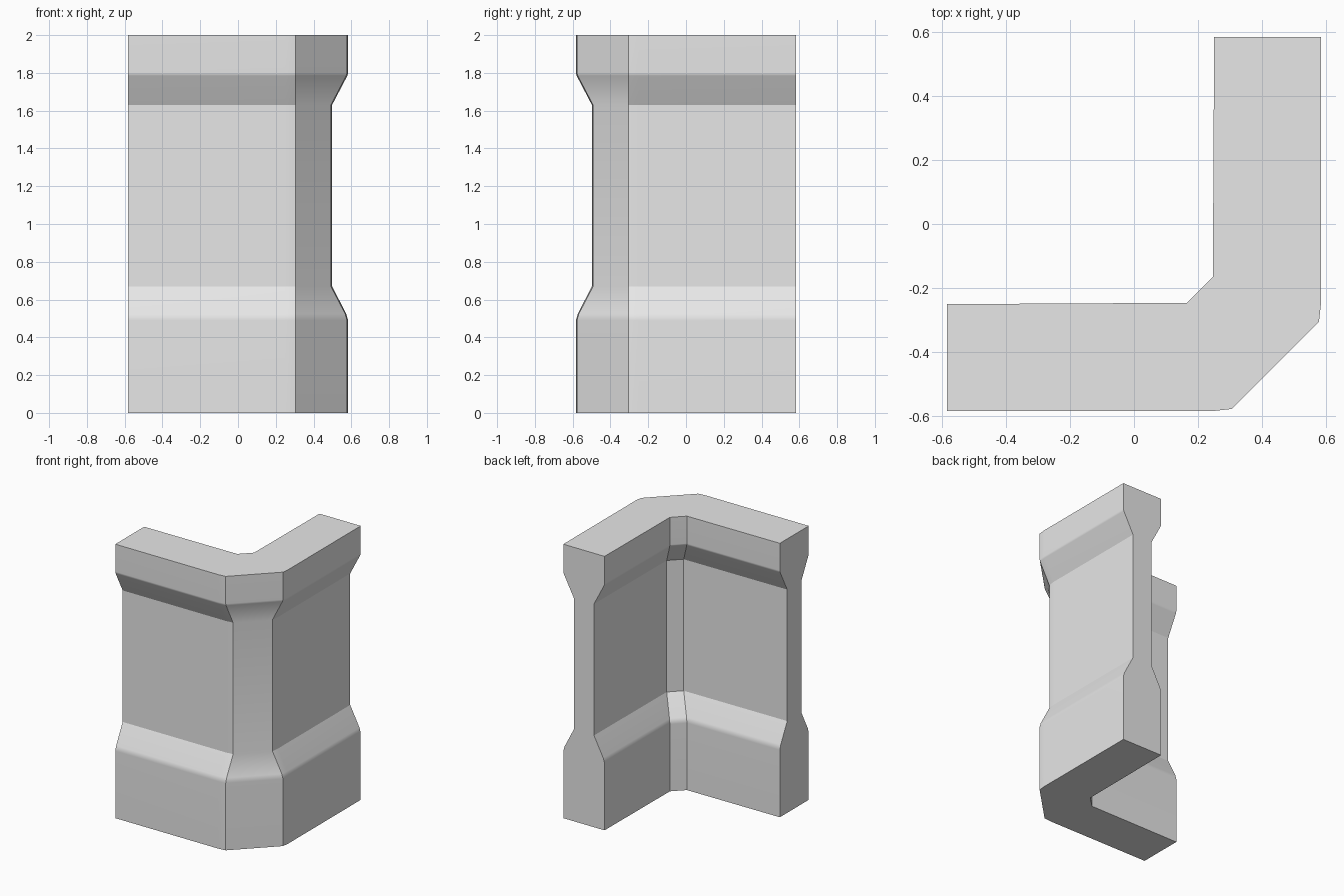
import bpy
import bmesh
from math import radians

cube = bpy.data.objects.get("Cube")
if cube:
    bpy.data.objects.remove(cube, do_unlink=True)

stone = bpy.data.materials.new("grey stone")
stone.use_nodes = True
grey = (0.8, 0.8, 0.8, 1)
stone.diffuse_color = grey
stone.node_tree.nodes["Principled BSDF"].inputs["Base Color"].default_value = grey

HALF = 0.583    # half the footprint
INNER = 0.25    # distance of the inner faces from the centre

# Wall profile: height and inset of both faces (plinth, shaft, cap)
PROFILE = [(0, 0), (0.49, 0), (0.525, 0.01), (0.67, 0.085),
           (1.63, 0.085), (1.785, 0.004), (1.8, 0), (2, 0)]


def mirrored(half):
    """Complete a path across the diagonal of the corner."""
    return half + [(-y, -x) for x, y in reversed(half)]


def footprint(inset):
    """L-shaped section with chamfered outer and inner corners."""
    outer = mirrored([(-HALF, inset - HALF), (0.25, inset - HALF),
                      (0.305, inset - HALF + 0.006)])
    inner = mirrored([(-HALF, -INNER - inset),
                      (0.165 + inset, -INNER + 0.004 - inset)])
    return outer + inner[::-1]


# Stack the sections and bridge them into a closed solid
bm = bmesh.new()
rings = [[bm.verts.new((x, y, z)) for x, y in footprint(inset)]
         for z, inset in PROFILE]
for low, high in zip(rings, rings[1:]):
    for i in range(len(low)):
        j = (i + 1) % len(low)
        bm.faces.new((low[i], low[j], high[j], high[i]))
bm.faces.new(rings[0][::-1])
bm.faces.new(rings[-1])
bmesh.ops.recalc_face_normals(bm, faces=bm.faces[:])

mesh = bpy.data.meshes.new("corner_wall")
bm.to_mesh(mesh)
bm.free()
mesh.materials.append(stone)
wall = bpy.data.objects.new("corner_wall", mesh)
bpy.context.collection.objects.link(wall)

# Soft ledges, crisp corners
bpy.context.view_layer.objects.active = wall
wall.select_set(True)
bpy.ops.object.shade_smooth_by_angle(angle=radians(24))
weighted = wall.modifiers.new("even_shading", "WEIGHTED_NORMAL")
weighted.keep_sharp = True
